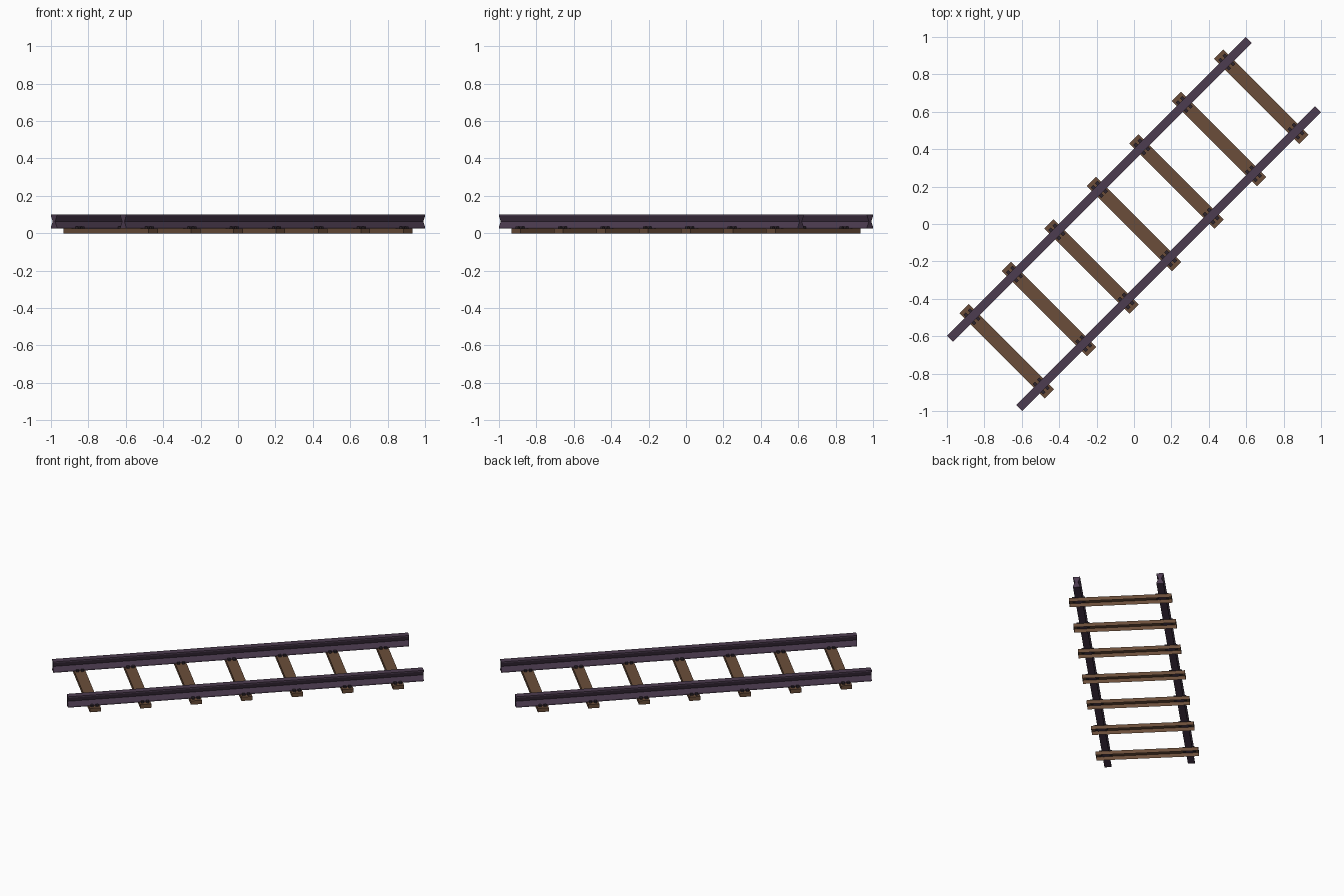
import bpy, bmesh, math
from mathutils import Matrix

if "Cube" in bpy.data.objects:
    bpy.data.objects.remove(bpy.data.objects["Cube"])

TURN = Matrix.Rotation(math.radians(45), 4, 'Z')   # track runs diagonally
GAUGE = 0.262        # rail centre line from track centre
HALF_LEN = 1.13      # half rail length
TIE_TOP = 0.026


def material(name, rgb):
    m = bpy.data.materials.new(name)
    m.diffuse_color = (*rgb, 1)
    m.use_nodes = True
    m.node_tree.nodes["Principled BSDF"].inputs["Base Color"].default_value = m.diffuse_color
    return m


STEEL = material("dark purple steel", (0.073, 0.045, 0.080))
DARK = material("dark bolt iron", (0.026, 0.018, 0.026))
WOOD = material("brown wood", (0.145, 0.076, 0.042))


def finish(name, bm, mat):
    bmesh.ops.recalc_face_normals(bm, faces=bm.faces)
    bm.transform(TURN)
    mesh = bpy.data.meshes.new(name)
    bm.to_mesh(mesh)
    bm.free()
    mesh.materials.append(mat)
    ob = bpy.data.objects.new(name, mesh)
    bpy.context.collection.objects.link(ob)
    return ob


def add_box(bm, x, y, z0, z1, sx, sy):
    m = Matrix.Translation((x, y, (z0 + z1) / 2)) @ Matrix.Diagonal((sx, sy, z1 - z0, 1))
    return bmesh.ops.create_cube(bm, size=1, matrix=m)["verts"]


# Rails: waisted profile swept along the track
half = [(0.022, 0.100), (0.022, 0.092), (0.009, 0.063), (0.022, 0.034), (0.022, 0.025)]
profile = half + [(-y, z) for y, z in reversed(half)]
for side, label in ((1, "left"), (-1, "right")):
    bm = bmesh.new()
    ring = [bm.verts.new((-HALF_LEN, side * GAUGE + y, z)) for y, z in profile]
    face = bm.faces.new(ring)
    ext = bmesh.ops.extrude_face_region(bm, geom=[face], use_keep_orig=True)
    moved = [g for g in ext["geom"] if isinstance(g, bmesh.types.BMVert)]
    bmesh.ops.translate(bm, verts=moved, vec=(2 * HALF_LEN, 0, 0))
    finish(label + "_rail", bm, STEEL)

# Ties (open underneath) and the bolts holding the rails
for i in range(7):
    x = (i - 3) * 0.321
    bm = bmesh.new()
    add_box(bm, x, 0, 0, TIE_TOP, 0.07, 0.644)
    bm.normal_update()
    under = [f for f in bm.faces if f.normal.z < -0.9]
    bmesh.ops.delete(bm, geom=under, context='FACES_ONLY')
    finish(f"tie_{i + 1}", bm, WOOD)

    bm = bmesh.new()
    for side in (1, -1):
        for dy in (-0.031, 0.031):
            for dx in (-0.016, 0.016):
                add_box(bm, x + dx, side * GAUGE + dy, TIE_TOP - 0.004, 0.037, 0.018, 0.018)
    finish(f"tie_bolts_{i + 1}", bm, DARK)
